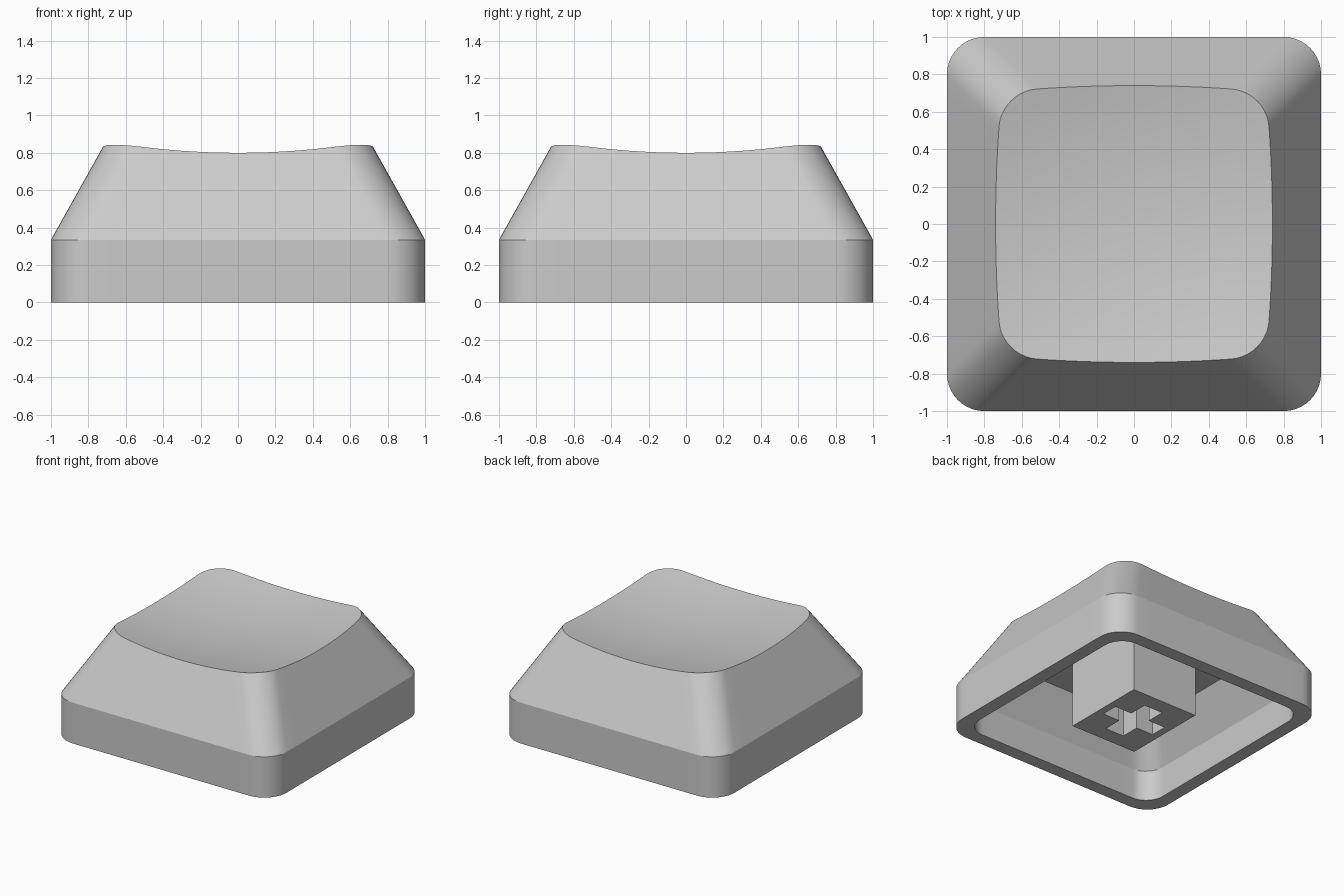
import bpy
import bmesh
from math import sin, cos, pi, radians

cube = bpy.data.objects.get("Cube")
if cube:
    bpy.data.objects.remove(cube, do_unlink=True)

# Main dimensions
KNEE, TAPER = 0.335, 0.559
RADIUS, STEPS, SPLITS = 0.2, 10, 14
CEILING = 0.56

grey = bpy.data.materials.new("light grey plastic")
grey.use_nodes = True
grey.diffuse_color = (0.6, 0.6, 0.6, 1)
grey.node_tree.nodes["Principled BSDF"].inputs["Base Color"].default_value = (0.6, 0.6, 0.6, 1)


def dish(x, y):
    """Height of the shallow spherical top."""
    return 0.727 + (x * x + y * y) / 7.5


def rounded_square(radius):
    """Points as (corner sign x, corner sign y, arc offset x, arc offset y, slide)."""
    for q in range(4):
        a0 = q * pi / 2
        for i in range(STEPS + 1):
            a = a0 + pi / 2 * i / STEPS
            yield q, radius * cos(a), radius * sin(a), 0.0
        for i in range(1, SPLITS):
            a = a0 + pi / 2
            yield q, radius * cos(a), radius * sin(a), i / SPLITS


CORNERS = [(1, 1), (-1, 1), (-1, -1), (1, -1)]


def place(q, ox, oy, t, half, radius):
    (ax, ay), (bx, by) = CORNERS[q], CORNERS[(q + 1) % 4]
    c = half - radius
    return c * (ax + (bx - ax) * t) + ox, c * (ay + (by - ay) * t) + oy


def flat_ring(bm, half, radius, z):
    return [bm.verts.new((*place(*p, half, radius), z)) for p in rounded_square(radius)]


def rim_ring(bm):
    """Where the tapered walls meet the dished top."""
    ring = []
    for p in rounded_square(RADIUS):
        z = 0.8
        for _ in range(12):
            x, y = place(*p, 1 - TAPER * (z - KNEE), RADIUS)
            z = dish(x, y)
        ring.append(bm.verts.new((x, y, z)))
    return ring


def bridge(bm, a, b):
    for i in range(len(a)):
        j = (i + 1) % len(a)
        bm.faces.new((a[i], a[j], b[j], b[i]))


def finish(bm, name, smooth):
    bmesh.ops.recalc_face_normals(bm, faces=bm.faces)
    mesh = bpy.data.meshes.new(name)
    bm.to_mesh(mesh)
    bm.free()
    obj = bpy.data.objects.new(name, mesh)
    bpy.context.collection.objects.link(obj)
    mesh.materials.append(grey)
    if smooth:
        bpy.ops.object.select_all(action='DESELECT')
        obj.select_set(True)
        bpy.context.view_layer.objects.active = obj
        bpy.ops.object.shade_smooth_by_angle(angle=radians(20))
    return obj


# Hollow cap: cavity, bottom rim, skirt, tapered walls and dished top
bm = bmesh.new()
ceiling = flat_ring(bm, 0.72, 0.16, CEILING)
rings = [ceiling,
         flat_ring(bm, 0.89, 0.16, 0.25),
         flat_ring(bm, 0.89, 0.16, 0),
         flat_ring(bm, 1, RADIUS, 0),
         flat_ring(bm, 1, RADIUS, KNEE),
         rim_ring(bm)]
rim = rings[-1]
for k in (0.85, 0.7, 0.55, 0.4, 0.25, 0.1):
    rings.append([bm.verts.new((v.co.x * k, v.co.y * k, dish(v.co.x * k, v.co.y * k)))
                  for v in rim])
for a, b in zip(rings, rings[1:]):
    bridge(bm, a, b)
bm.faces.new(ceiling)
middle = bm.verts.new((0, 0, dish(0, 0)))
last = rings[-1]
for i in range(len(last)):
    bm.faces.new((last[i], last[(i + 1) % len(last)], middle))
finish(bm, "cap_shell", True)

# Stem block with a cross-shaped socket
bm = bmesh.new()
xs = [-0.3, -0.24, -0.085, 0.085, 0.24, 0.3]
ys = [-0.355, -0.225, -0.07, 0.07, 0.225, 0.355]
grid = [[bm.verts.new((x, y, 0)) for y in ys] for x in xs]
for i in range(5):
    for j in range(5):
        in_cross = (i == 2 and 0 < j < 4) or (j == 2 and 0 < i < 4)
        if not in_cross:
            bm.faces.new((grid[i][j], grid[i + 1][j], grid[i + 1][j + 1], grid[i][j + 1]))
bmesh.ops.delete(bm, geom=[v for v in bm.verts if not v.link_faces], context='VERTS')
up = bmesh.ops.extrude_face_region(bm, geom=bm.faces[:], use_keep_orig=True)
top = [v for v in up["geom"] if isinstance(v, bmesh.types.BMVert)]
bmesh.ops.translate(bm, verts=top, vec=(0, 0, CEILING + 0.01))
finish(bm, "stem_socket", False)
